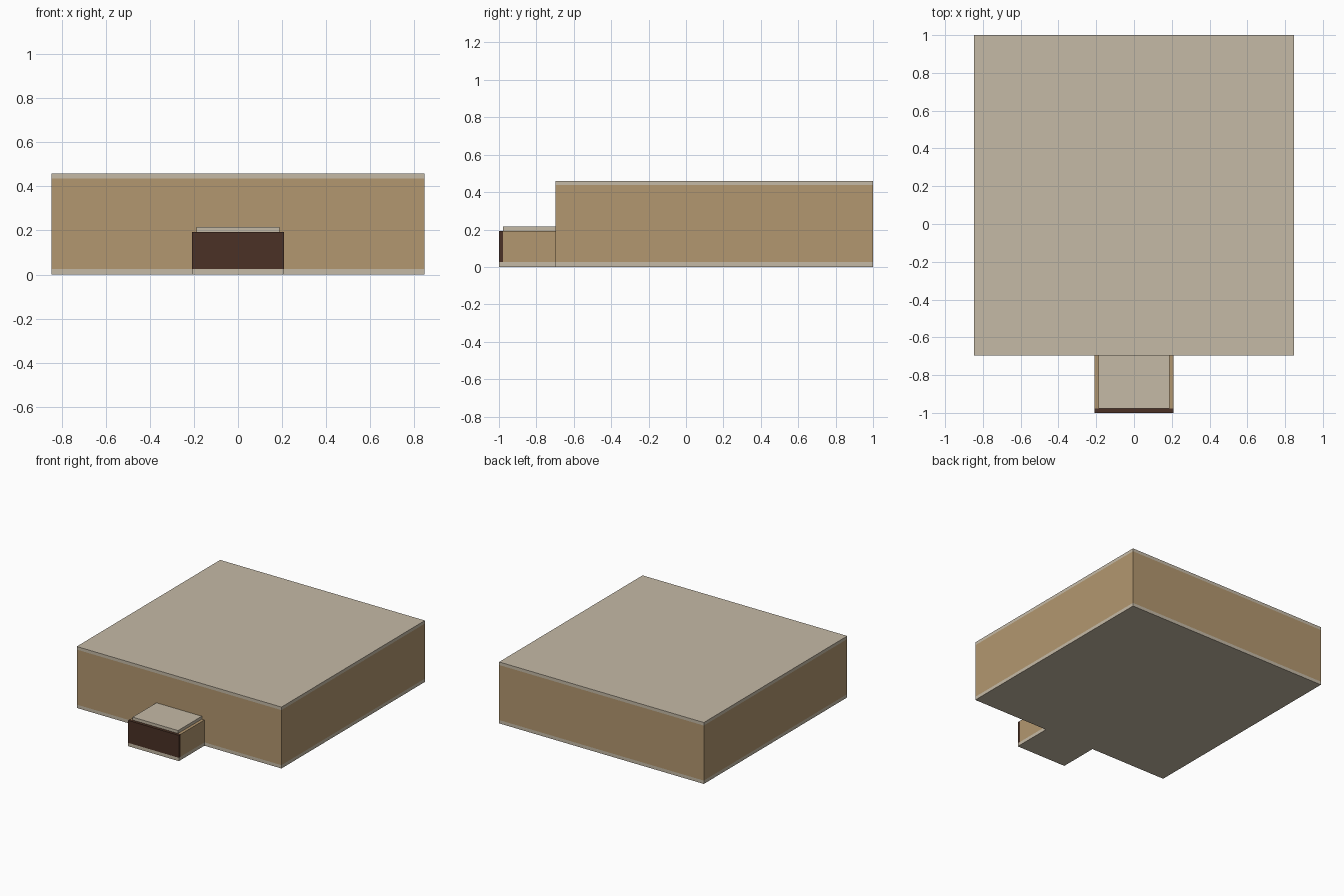
import bpy, bmesh

if "Cube" in bpy.data.objects:
    bpy.data.objects.remove(bpy.data.objects["Cube"])


def material(name, color):
    m = bpy.data.materials.new(name)
    m.diffuse_color = (*color, 1)
    m.use_nodes = True
    m.node_tree.nodes["Principled BSDF"].inputs["Base Color"].default_value = m.diffuse_color
    return m


STONE = material("pale_slab", (0.56, 0.49, 0.38))
WALL = material("tan_wall", (0.45, 0.31, 0.16))
DOOR = material("dark_door", (0.069, 0.031, 0.019))


def box(name, x, y, z, mat):
    bm = bmesh.new()
    bmesh.ops.create_cube(bm, size=1)
    for v in bm.verts:
        v.co = [r[0] if c < 0 else r[1] for c, r in zip(v.co, (x, y, z))]
    me = bpy.data.meshes.new(name)
    bm.to_mesh(me)
    bm.free()
    me.materials.append(mat)
    ob = bpy.data.objects.new(name, me)
    bpy.context.collection.objects.link(ob)
    return ob


T = 0.022                      # panel thickness
HX, FRONT, BACK = 0.848, -0.697, 1.0
FLOOR, EAVE, TOP = 0.025, 0.437, 0.46
PX, PEAVE, PTOP = 0.21, 0.193, 0.215

# Main room: slab floor, roof and back wall
box("room_floor", (-HX, HX), (FRONT, BACK), (0, FLOOR), STONE)
box("room_roof", (-HX, HX), (FRONT, BACK), (EAVE, TOP), STONE)
box("back_wall", (-HX + T, HX - T), (BACK - T, BACK), (FLOOR, EAVE), WALL)

# Side walls, front wall halves and passage walls, mirrored left and right
for side, s in (("left", -1), ("right", 1)):
    def span(a, b):
        return tuple(sorted((s * a, s * b)))
    box(side + "_wall", span(HX - T, HX), (FRONT, BACK), (FLOOR, EAVE), WALL)
    box(side + "_front_wall", span(PX - T, HX - T), (FRONT, FRONT + T), (FLOOR, EAVE), WALL)
    box(side + "_passage_wall", span(PX - T, PX), (-1 + T, FRONT), (FLOOR, PEAVE), WALL)

# Wall above the passage opening
box("front_lintel", (-PX + T, PX - T), (FRONT, FRONT + T), (PEAVE, EAVE), WALL)

# Entrance passage: floor, narrower roof slab and door
box("passage_floor", (-PX, PX), (-1, FRONT), (0, FLOOR), STONE)
box("passage_roof", (-PX + T, PX - T), (-1 + T, FRONT), (PEAVE, PTOP), STONE)
box("door", (-PX, PX), (-1, -1 + T), (FLOOR, PEAVE), DOOR)
